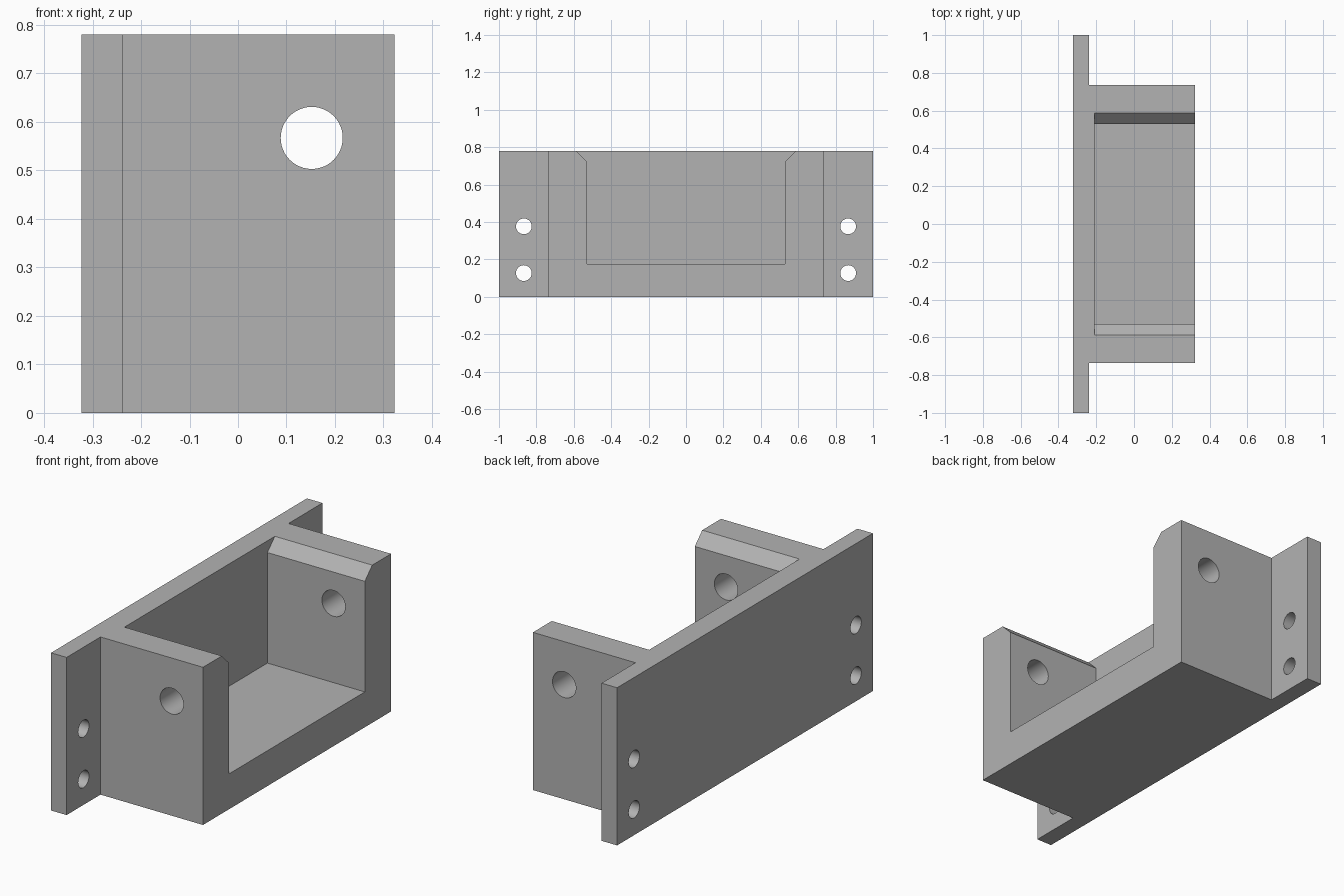
import bpy, bmesh, math
from mathutils import Matrix, Vector

cube = bpy.data.objects.get("Cube")
if cube:
    bpy.data.objects.remove(cube, do_unlink=True)

# Main dimensions
X, HEIGHT = 0.323, 0.78
PLATE_X, BODY_Y = -0.238, 0.735
POCKET_X, POCKET_Y, POCKET_Z, CHAMFER = -0.21, 0.53, 0.175, 0.058

grey = bpy.data.materials.new("plain grey")
grey.use_nodes = True
colour = (0.45, 0.45, 0.45, 1)
grey.diffuse_color = colour
grey.node_tree.nodes["Principled BSDF"].inputs["Base Color"].default_value = colour


def make_object(name, bm):
    bmesh.ops.recalc_face_normals(bm, faces=bm.faces)
    mesh = bpy.data.meshes.new(name)
    bm.to_mesh(mesh)
    bm.free()
    mesh.materials.append(grey)
    obj = bpy.data.objects.new(name, mesh)
    bpy.context.collection.objects.link(obj)
    return obj


def prism(name, points, direction):
    """Extrude a closed outline along a direction."""
    bm = bmesh.new()
    face = bm.faces.new([bm.verts.new(p) for p in points])
    result = bmesh.ops.extrude_face_region(bm, geom=[face], use_keep_orig=True)
    verts = [g for g in result["geom"] if isinstance(g, bmesh.types.BMVert)]
    bmesh.ops.translate(bm, verts=verts, vec=Vector(direction))
    return make_object(name, bm)


def drill(name, centre, radius, depth, axis):
    bm = bmesh.new()
    turn = Matrix.Rotation(math.pi / 2, 4, axis)
    bmesh.ops.create_cone(bm, cap_ends=True, segments=48, radius1=radius,
                          radius2=radius, depth=depth,
                          matrix=Matrix.Translation(centre) @ turn)
    return make_object(name, bm)


# Mounting plate and body share one T-shaped footprint
half = [(X, BODY_Y), (PLATE_X, BODY_Y), (PLATE_X, 1), (-X, 1)]
outline = half + [(x, -y) for x, y in reversed(half)]
bracket = prism("bracket", [(x, y, 0) for x, y in outline], (0, 0, HEIGHT))

# Open pocket with chamfered upper edges
side = [(POCKET_Y, POCKET_Z), (POCKET_Y, HEIGHT - CHAMFER),
        (POCKET_Y + CHAMFER, HEIGHT), (POCKET_Y + CHAMFER, 1)]
section = side + [(-y, z) for y, z in reversed(side)]
cutters = [prism("pocket_cutter", [(POCKET_X, y, z) for y, z in section], (1, 0, 0))]

# Cross hole through both cheeks
cutters.append(drill("cheek_hole_cutter", (0.152, 0, 0.567), 0.064, 2, 'X'))

# Four screw holes through the plate ends
for y in (-0.867, 0.867):
    for z in (0.127, 0.377):
        cutters.append(drill("screw_hole_cutter", (-0.28, y, z), 0.042, 0.3, 'Y'))

for cutter in cutters:
    cutter.hide_render = True
    mod = bracket.modifiers.new(cutter.name, 'BOOLEAN')
    mod.operation = 'DIFFERENCE'
    mod.solver = 'EXACT'
    mod.object = cutter

# Bake the cuts and discard the cutters
graph = bpy.context.evaluated_depsgraph_get()
finished = bpy.data.meshes.new_from_object(bracket.evaluated_get(graph))
bracket.modifiers.clear()
bracket.data = finished
finished.materials.clear()
finished.materials.append(grey)
for poly in finished.polygons:
    poly.material_index = 0
for cutter in cutters:
    bpy.data.objects.remove(cutter, do_unlink=True)

# Smooth hole walls, crisp edges elsewhere
bpy.ops.object.select_all(action='DESELECT')
bracket.select_set(True)
bpy.context.view_layer.objects.active = bracket
bpy.ops.object.shade_smooth_by_angle(angle=math.radians(30))
